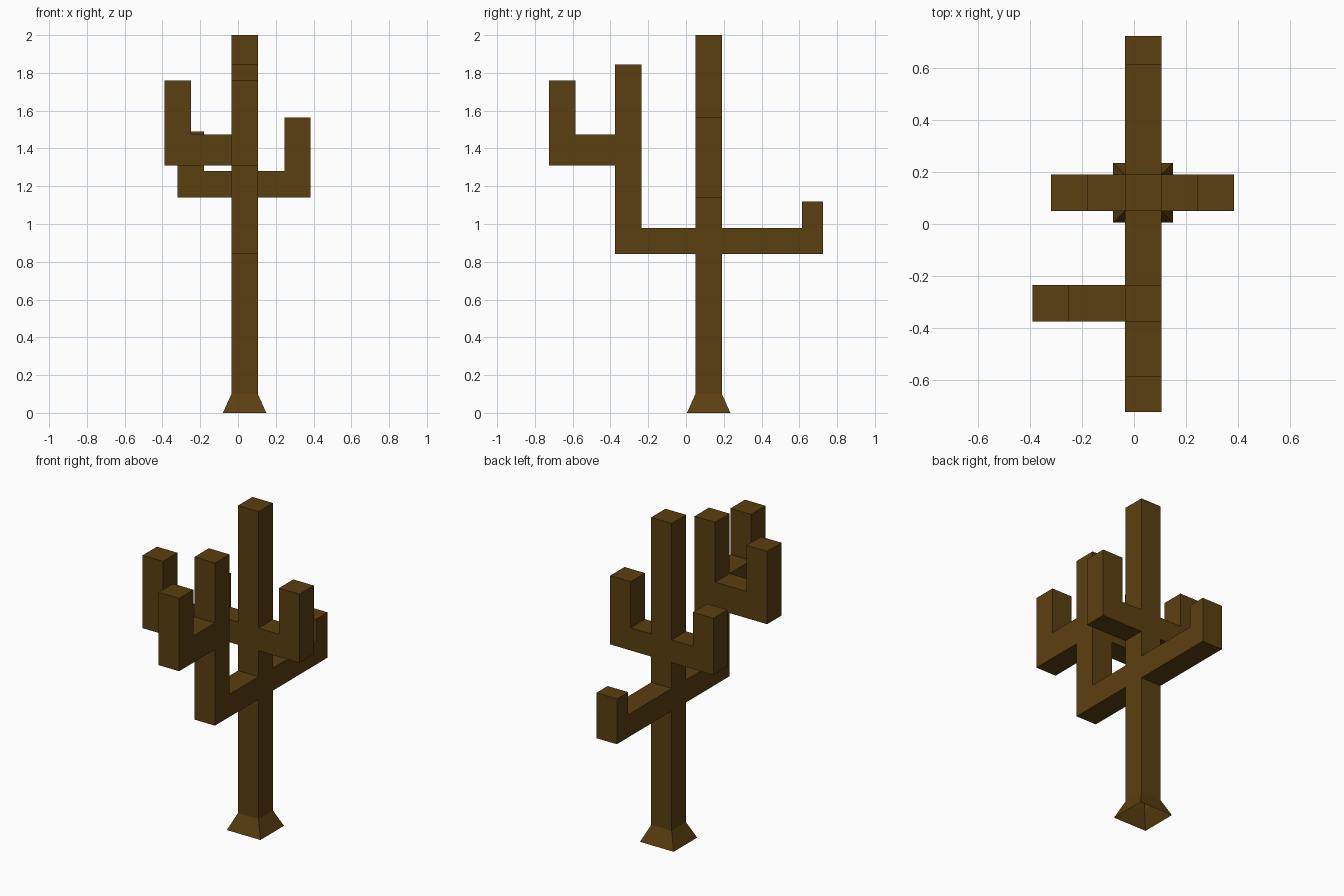
import bpy
import bmesh
from mathutils import Vector

old = bpy.data.objects.get("Cube")
if old:
    bpy.data.objects.remove(old, do_unlink=True)

# One flat brown for the whole plant
brown = bpy.data.materials.new("dark_brown")
brown.use_nodes = True
colour = (0.105, 0.05, 0.005, 1)
brown.diffuse_color = colour
brown.node_tree.nodes["Principled BSDF"].inputs["Base Color"].default_value = colour

HALF = 0.07                      # half the thickness of stem and arms
STEM = Vector((0.035, 0.12, 0))  # stem axis
FORK = Vector((0.035, -0.305, 0))  # axis of the front arm's upright


def finish(name, bm):
    bmesh.ops.recalc_face_normals(bm, faces=bm.faces)
    mesh = bpy.data.meshes.new(name)
    bm.to_mesh(mesh)
    bm.free()
    mesh.materials.append(brown)
    obj = bpy.data.objects.new(name, mesh)
    bpy.context.collection.objects.link(obj)


def ring(bm, half, z):
    return [bm.verts.new(STEM + Vector((sx * half, sy * half, z)))
            for sx, sy in ((-1, -1), (1, -1), (1, 1), (-1, 1))]


def arm(name, axis, direction, reach, low, high, tip, width=2 * HALF):
    """L-shaped arm growing sideways from an upright, then turning up."""
    out = Vector(direction)
    side = out.cross(Vector((0, 0, 1))) * HALF
    profile = [(HALF, low), (reach, low), (reach, tip),
               (reach - width, tip), (reach - width, high), (HALF, high)]
    bm = bmesh.new()
    near, far = ([bm.verts.new(axis + out * u + side * s + Vector((0, 0, z)))
                  for u, z in profile] for s in (-1, 1))
    # Each side is a beam and a tip; the root stays open against the upright
    for row in (near, far):
        bm.faces.new(row)
    for i in range(len(profile) - 1):
        bm.faces.new((near[i], near[i + 1], far[i + 1], far[i]))
    finish(name, bm)


# Stem with a flared foot that is open underneath
bm = bmesh.new()
rings = [ring(bm, 0.115, 0), ring(bm, HALF, 0.1), ring(bm, HALF, 2)]
for a, b in zip(rings, rings[1:]):
    for i in range(4):
        j = (i + 1) % 4
        bm.faces.new((a[i], a[j], b[j], b[i]))
bm.faces.new(rings[-1])
finish("stem", bm)

# Arms on the stem
arm("left_arm", STEM, (1, 0, 0), 0.35, 1.14, 1.28, 1.565)
arm("right_arm", STEM, (-1, 0, 0), 0.355, 1.14, 1.28, 1.49)
arm("back_arm", STEM, (0, 1, 0), 0.605, 0.84, 0.98, 1.12, 0.11)
arm("front_arm", STEM, (0, -1, 0), 0.495, 0.84, 0.98, 1.845)

# Smaller arms on the front arm's upright
arm("front_branch", FORK, (0, -1, 0), 0.42, 1.31, 1.475, 1.76)
arm("right_branch", FORK, (-1, 0, 0), 0.425, 1.31, 1.475, 1.76)
